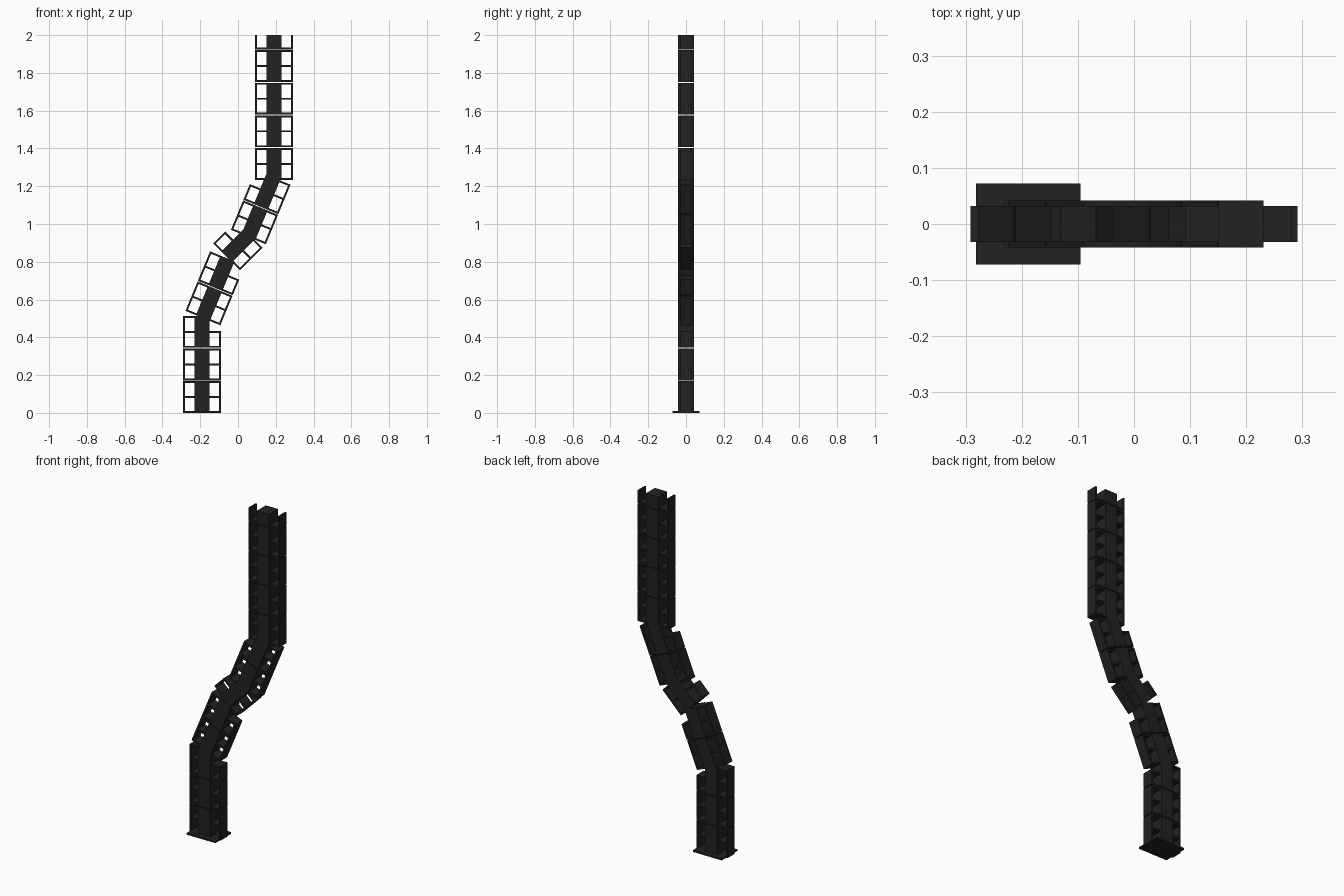
import bpy, math
from mathutils import Matrix, Vector

if "Cube" in bpy.data.objects:
    bpy.data.objects.remove(bpy.data.objects["Cube"])

mat = bpy.data.materials.new("charcoal")
mat.diffuse_color = (0.016, 0.016, 0.016, 1)
mat.use_nodes = True
mat.node_tree.nodes["Principled BSDF"].inputs["Base Color"].default_value = mat.diffuse_color

PITCH, MODULE = 0.1725, 0.1685   # module spacing and module height
CORE_W, CORE_D = 0.08, 0.084     # central column
WING_X, WING_D = 0.10, 0.065     # outer face of the wings, wing depth
T = 0.010                        # sheet thickness
MID = MODULE / 2 + T / 2         # top of the middle shelf


def box(faces, verts, frame, x0, x1, depth, z0, z1):
    """Append a box, given in the local frame of a section."""
    n = len(verts)
    for z in (z0, z1):
        for x, y in ((x0, -1), (x1, -1), (x1, 1), (x0, 1)):
            verts.append(frame @ Vector((x, y * depth / 2, z)))
    quads = [(3, 2, 1, 0), (4, 5, 6, 7)]
    quads += [(i, (i + 1) % 4, (i + 1) % 4 + 4, i + 4) for i in range(4)]
    faces += [tuple(n + i for i in q) for q in quads]


def make(name, frame, boxes):
    verts, faces = [], []
    for b in boxes:
        box(faces, verts, frame, *b)
    me = bpy.data.meshes.new(name)
    me.from_pydata(verts, [], faces)
    me.materials.append(mat)
    ob = bpy.data.objects.new(name, me)
    bpy.context.collection.objects.link(ob)
    return ob


def wing(side, z, height, shelves):
    """Outer plate joined to the column by thin shelves."""
    def span(a, b):
        return sorted((side * a, side * b))
    out = [(*span(WING_X - T, WING_X), WING_D, z, z + height)]
    for s in shelves:
        out.append((*span(CORE_W / 2 - 0.001, WING_X - T), WING_D, z + s, z + s + T))
    return out


FULL = (MODULE, (0, MID - T, MODULE - T))
HALF = (MID, (0, MID - T))


def section(name, x, z, tilt, left, right, cut=None):
    """Stack of modules; left and right count the half modules of each wing."""
    frame = Matrix.Translation((x, 0, z)) @ Matrix.Rotation(math.radians(tilt), 4, 'Y')
    count = (max(left, right) + 1) // 2
    for i in range(count):
        z0 = i * PITCH
        last_cut = cut is not None and i == count - 1
        h = cut - z0 if last_cut else MODULE
        make(f"{name}_column_{i + 1}", frame,
             [(-CORE_W / 2, CORE_W / 2, CORE_D, z0, z0 + h)])
        for side, halves, label in ((-1, left, "left"), (1, right, "right")):
            k = halves - 2 * i
            if k <= 0:
                continue
            kind = (h, (0,)) if last_cut else (FULL if k >= 2 else HALF)
            make(f"{name}_{label}_wing_{i + 1}", frame, wing(side, z0, *kind))


# Foot plate
make("foot_plate", Matrix.Identity(4), [(-0.282, -0.095, 0.145, 0, 0.01)])

# Sections from the ground up
section("lower_upright", -0.191, 0.0, 0, 6, 5)
section("lower_slope", -0.186, 0.502, 22.5, 4, 3)
section("middle_slope", -0.060, 0.826, 45, 1, 2)
section("upper_slope", 0.055, 0.931, 22.5, 3, 4)
section("upper_upright", 0.191, 1.234, 0, 9, 9, cut=2.0 - 1.234)
